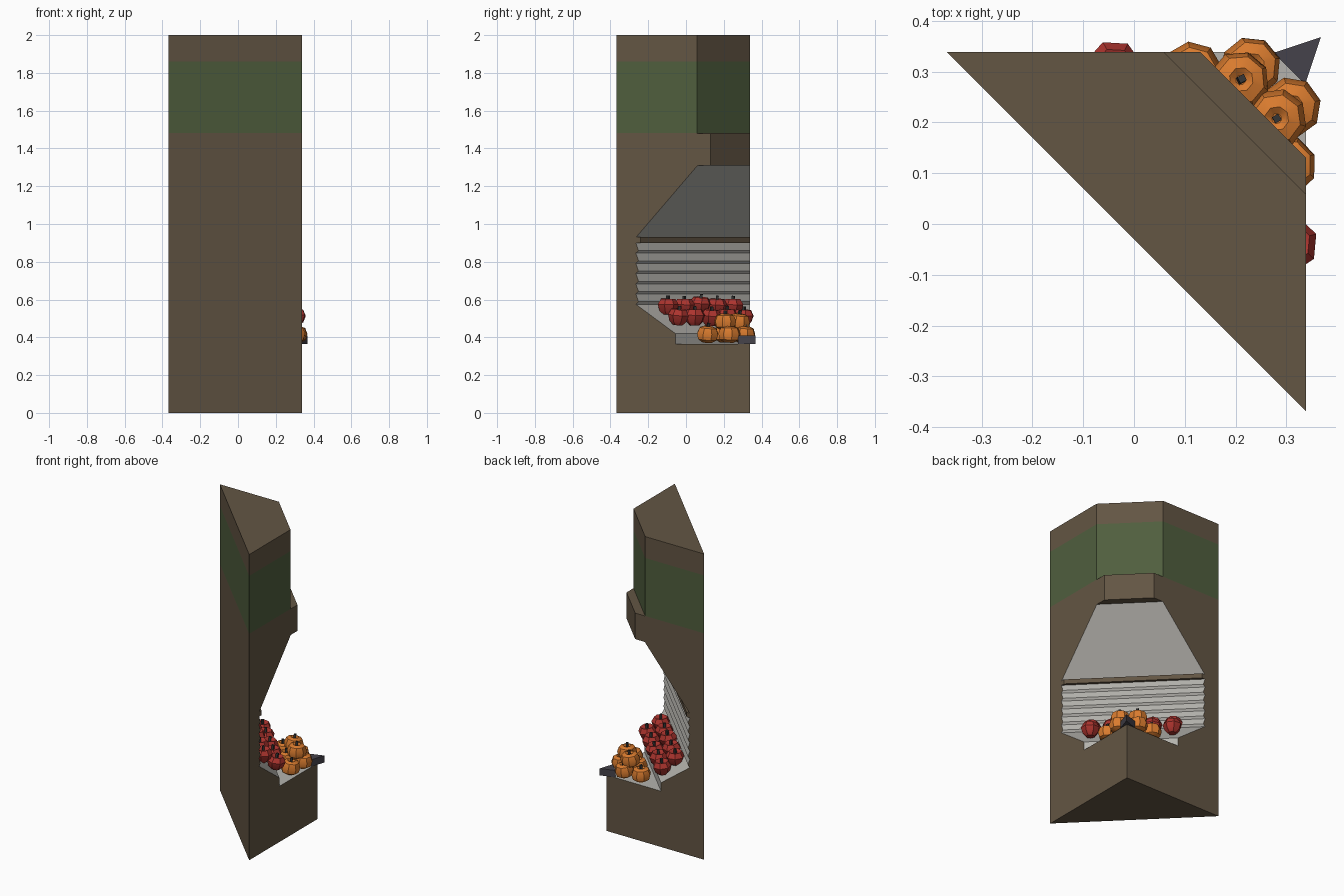
import bpy, bmesh, math, random
from mathutils import Vector, Matrix

if "Cube" in bpy.data.objects:
    bpy.data.objects.remove(bpy.data.objects["Cube"])

random.seed(4)
R2 = math.sqrt(2)
CORNER = 0.4795          # diagonal distance to the right-angled corner


def material(name, rgb):
    m = bpy.data.materials.new(name)
    m.diffuse_color = (*rgb, 1)
    m.use_nodes = True
    m.node_tree.nodes["Principled BSDF"].inputs["Base Color"].default_value = m.diffuse_color
    return m


BROWN = material("brown", (0.125, 0.092, 0.057))
GREEN = material("green", (0.08, 0.113, 0.048))
GREY = material("hood grey", (0.38, 0.37, 0.345))
PALE = material("shelf grey", (0.46, 0.45, 0.42))
RED = material("red", (0.42, 0.035, 0.028))
ORANGE = material("orange", (0.70, 0.20, 0.028))
DARK = material("dark stem", (0.035, 0.035, 0.035))
SLATE = material("slate", (0.06, 0.055, 0.07))


def place(u, v, z):
    """u = out along the diagonal, v = sideways, z = up."""
    return Vector(((u - v) / R2, (u + v) / R2, z))


def finish(bm, name, mats):
    bmesh.ops.recalc_face_normals(bm, faces=bm.faces[:])
    me = bpy.data.meshes.new(name)
    bm.to_mesh(me)
    bm.free()
    for m in mats:
        me.materials.append(m)
    ob = bpy.data.objects.new(name, me)
    bpy.context.collection.objects.link(ob)
    return ob


# --- Cabinet: a (u, z) profile whose width shrinks towards the corner ---
# third value = colour of the segment starting at that point
profile = [(-0.021, 0, 0), (-0.021, 2, 0), (0.281, 2, 0), (0.281, 1.48, 0),
           (0.332, 1.48, 0), (0.332, 1.31, 0), (0.283, 1.31, 2),
           (0.053, 0.93, 0), (0.069, 0.93, 0), (0.069, 0.90, 0)]
ribs, top, bottom = 6, 0.90, 0.575
step = (top - bottom) / ribs
for i in range(ribs):    # louvred back wall
    z = top - i * step
    profile += [(0.052, z, 3), (0.062, z - step * 0.75, 3)]
profile += [(0.052, 0.575, 3), (0.20, 0.42, 3), (0.20, 0.365, 3),
            (CORNER, 0.365, 0), (CORNER, 0, 0)]

bm = bmesh.new()
sides = []
for s in (-1, 1):
    sides.append([bm.verts.new(place(u, s * max(CORNER - u, 0.0004), z)) for u, z, _ in profile])
n = len(profile)
for i in range(n):
    j = (i + 1) % n
    f = bm.faces.new((sides[0][i], sides[0][j], sides[1][j], sides[1][i]))
    f.material_index = profile[i][2]
bm.faces.new(sides[0])
bm.faces.new(sides[1][::-1])
# Green band around the upper part
for z in (1.481, 1.86):
    bmesh.ops.bisect_plane(bm, geom=bm.verts[:] + bm.edges[:] + bm.faces[:],
                           plane_co=(0, 0, z), plane_no=(0, 0, 1), dist=1e-5)
for f in bm.faces:
    zs = [v.co.z for v in f.verts]
    if min(zs) > 1.4805 and max(zs) < 1.8605:
        f.material_index = 1
finish(bm, "cabinet", [BROWN, GREEN, GREY, PALE])

# --- Corner bumper ---
bm = bmesh.new()
tri = [(0.368, 0.368), (0.275, 0.337), (0.337, 0.275)]
face = bm.faces.new([bm.verts.new((x, y, 0.366)) for x, y in tri])
up = bmesh.ops.extrude_face_region(bm, geom=[face])["geom"]
bmesh.ops.translate(bm, vec=(0, 0, 0.045), verts=[g for g in up if isinstance(g, bmesh.types.BMVert)])
finish(bm, "corner_bumper", [SLATE])


# --- Fruit: lathed low-poly body with a dimpled top and a stem ---
def fruit(name, loc, shape, segs, mat, tilt):
    bm = bmesh.new()
    rings = [[bm.verts.new((r * math.cos(a), r * math.sin(a), z))
              for a in (2 * math.pi * k / segs for k in range(segs))] for r, z in shape]
    for a, b in zip(rings, rings[1:]):
        for k in range(segs):
            m = (k + 1) % segs
            bm.faces.new((a[k], a[m], b[m], b[k]))
    bm.faces.new(rings[0][::-1])
    bm.faces.new(rings[-1])
    stem = bmesh.ops.create_cube(bm, size=1)["verts"]
    bmesh.ops.scale(bm, vec=(0.014, 0.014, 0.034), verts=stem)
    bmesh.ops.translate(bm, vec=(0, 0, shape[-1][1] + 0.012), verts=stem)
    for f in {f for v in stem for f in v.link_faces}:
        f.material_index = 1
    ob = finish(bm, name, [mat, DARK])
    lean = Matrix.Rotation(tilt, 4, Vector((-1, 1, 0)))
    ob.matrix_world = Matrix.Translation(loc) @ lean @ Matrix.Rotation(random.uniform(0, 6), 4, 'Z')
    bpy.ops.object.select_all(action='DESELECT')
    ob.select_set(True)
    bpy.context.view_layer.objects.active = ob
    bpy.ops.object.shade_smooth_by_angle(angle=math.radians(35))


APPLE = [(0.026, -0.042), (0.046, -0.022), (0.057, 0.012), (0.040, 0.042), (0.012, 0.030)]
PUMPKIN = [(0.025, -0.044), (0.052, -0.028), (0.060, 0.003), (0.048, 0.034), (0.024, 0.043), (0.010, 0.032)]

for row, (u, z) in enumerate(((0.108, 0.565), (0.187, 0.502))):
    for k in range(5):
        v = (k - 2) * 0.122
        fruit(f"red_fruit_{row}_{k}", place(u, v, z + random.uniform(-0.006, 0.006)),
              APPLE, 7, RED, random.uniform(0, 0.15))

piles = [(0.345, 0.052, 0.482), (0.381, 0.056, 0.416), (0.293, 0.131, 0.416)]
for i, (u, v, z) in enumerate(piles):
    for s in (-1, 1):
        fruit(f"orange_fruit_{i}_{'left' if s > 0 else 'right'}", place(u, s * v, z),
              PUMPKIN, 8, ORANGE, random.uniform(-0.1, 0.15))
fruit("orange_fruit_middle", place(0.29, 0, 0.416), PUMPKIN, 8, ORANGE, 0)
